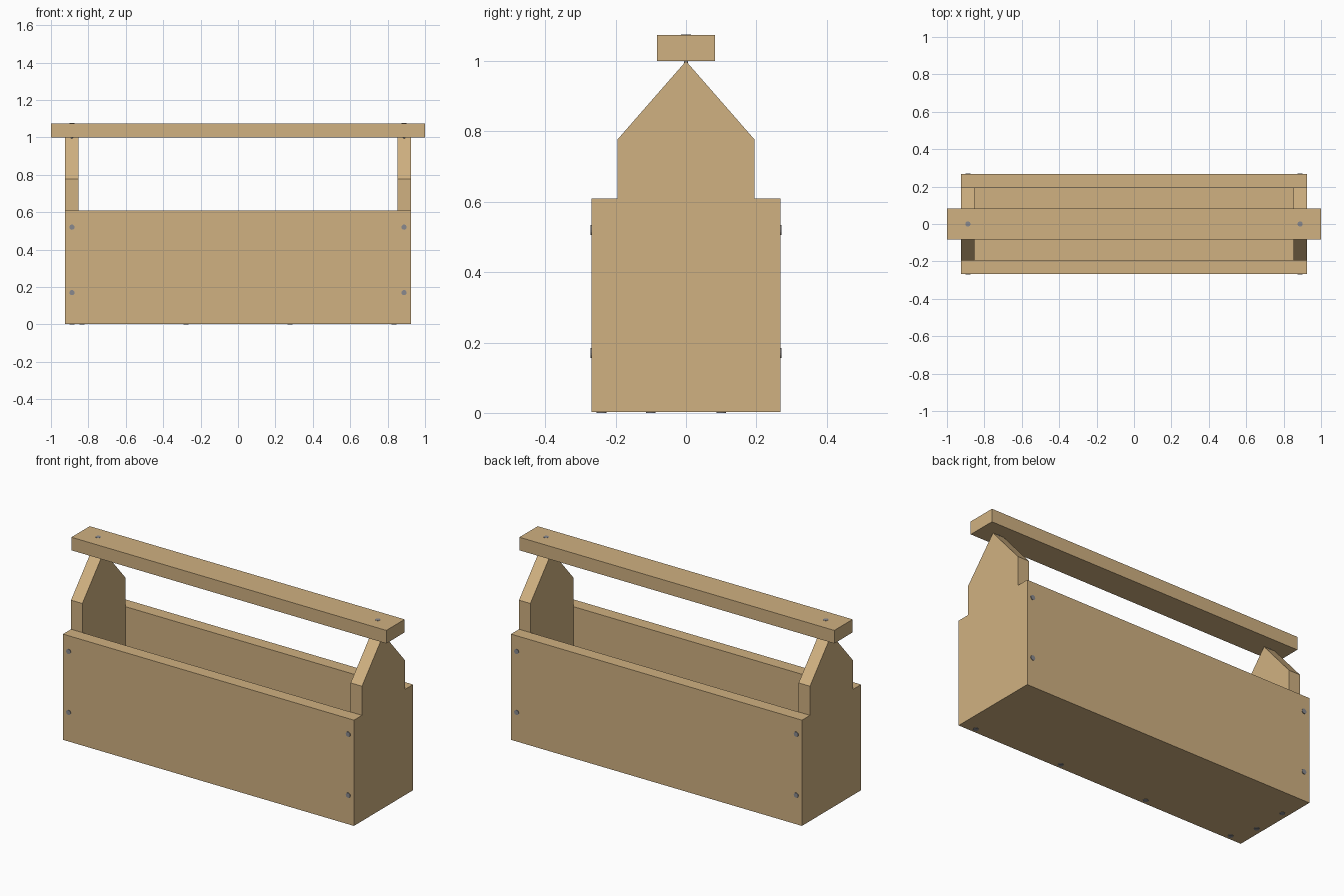
import bpy, bmesh
from mathutils import Vector

if "Cube" in bpy.data.objects:
    bpy.data.objects.remove(bpy.data.objects["Cube"])

wood = bpy.data.materials.new("wood")
wood.diffuse_color = (0.63, 0.44, 0.22, 1)
wood.use_nodes = True
wood.node_tree.nodes["Principled BSDF"].inputs["Base Color"].default_value = wood.diffuse_color
steel = bpy.data.materials.new("steel")
steel.diffuse_color = (0.25, 0.25, 0.27, 1)
steel.use_nodes = True
steel.node_tree.nodes["Principled BSDF"].inputs["Base Color"].default_value = steel.diffuse_color


def add_object(name, bm, mat):
    bmesh.ops.recalc_face_normals(bm, faces=bm.faces[:])
    me = bpy.data.meshes.new(name)
    bm.to_mesh(me)
    bm.free()
    me.materials.append(mat)
    ob = bpy.data.objects.new(name, me)
    bpy.context.collection.objects.link(ob)
    return ob


def board(name, lo, hi):
    lo, hi = Vector(lo), Vector(hi)
    bm = bmesh.new()
    bmesh.ops.create_cube(bm, size=1)
    for v in bm.verts:
        v.co = (lo + hi) / 2 + v.co * (hi - lo)
    return add_object(name, bm, wood)


def end_panel(name, x0, x1):
    profile = [(-W, FLOOR), (W, FLOOR), (W, 0.777), (0, 1.0), (-W, 0.777)]
    bm = bmesh.new()
    face = bm.faces.new([bm.verts.new((x0, y, z)) for y, z in profile])
    ext = bmesh.ops.extrude_face_region(bm, geom=[face])
    new = [g for g in ext["geom"] if isinstance(g, bmesh.types.BMVert)]
    bmesh.ops.translate(bm, verts=new, vec=(x1 - x0, 0, 0))
    return add_object(name, bm, wood)


def screw(name, pos, outward):
    # flat head just proud of the wood, with a thin shank going inward
    bm = bmesh.new()
    for radius, z0, z1 in ((0.014, -0.012, 0.003), (0.006, -0.13, -0.012)):
        part = bmesh.ops.create_cone(bm, cap_ends=True, segments=16, radius1=radius,
                                     radius2=radius, depth=z1 - z0)
        bmesh.ops.translate(bm, verts=part["verts"], vec=(0, 0, (z0 + z1) / 2))
    ob = add_object(name, bm, steel)
    ob.location = pos
    ob.rotation_mode = 'QUATERNION'
    ob.rotation_quaternion = Vector((0, 0, 1)).rotation_difference(Vector(outward))
    return ob


L, D, W = 0.924, 0.268, 0.195   # half length, half depth, half inner width
IN = 0.852                      # inner face of the ends
BASE, FLOOR, RIM = 0.003, 0.076, 0.61
SX = (L + IN) / 2               # screw line through the ends

# boards
board("bottom_board", (-L, -D, BASE), (L, D, FLOOR))
board("front_board", (-L, -D, FLOOR), (L, -W, RIM))
board("back_board", (-L, W, FLOOR), (L, D, RIM))
board("handle_bar", (-1, -0.083, 1.0), (1, 0.083, 1.075))
end_panel("left_end", -L, -IN)
end_panel("right_end", IN, L)

# screws through the front, back and handle
for sx in (-SX, SX):
    screw("handle_screw", (sx, 0, 1.073), (0, 0, 1))
    for z in (0.17, 0.52):
        screw("front_screw", (sx, -D, z), (0, -1, 0))
        screw("back_screw", (sx, D, z), (0, 1, 0))

# screws under the bottom board
for i in range(4):
    screw("bottom_edge_screw", (-0.834 + i * 0.556, -0.24, BASE), (0, 0, -1))
for y in (-0.1, 0.1):
    screw("bottom_end_screw", (-SX, y, BASE), (0, 0, -1))
